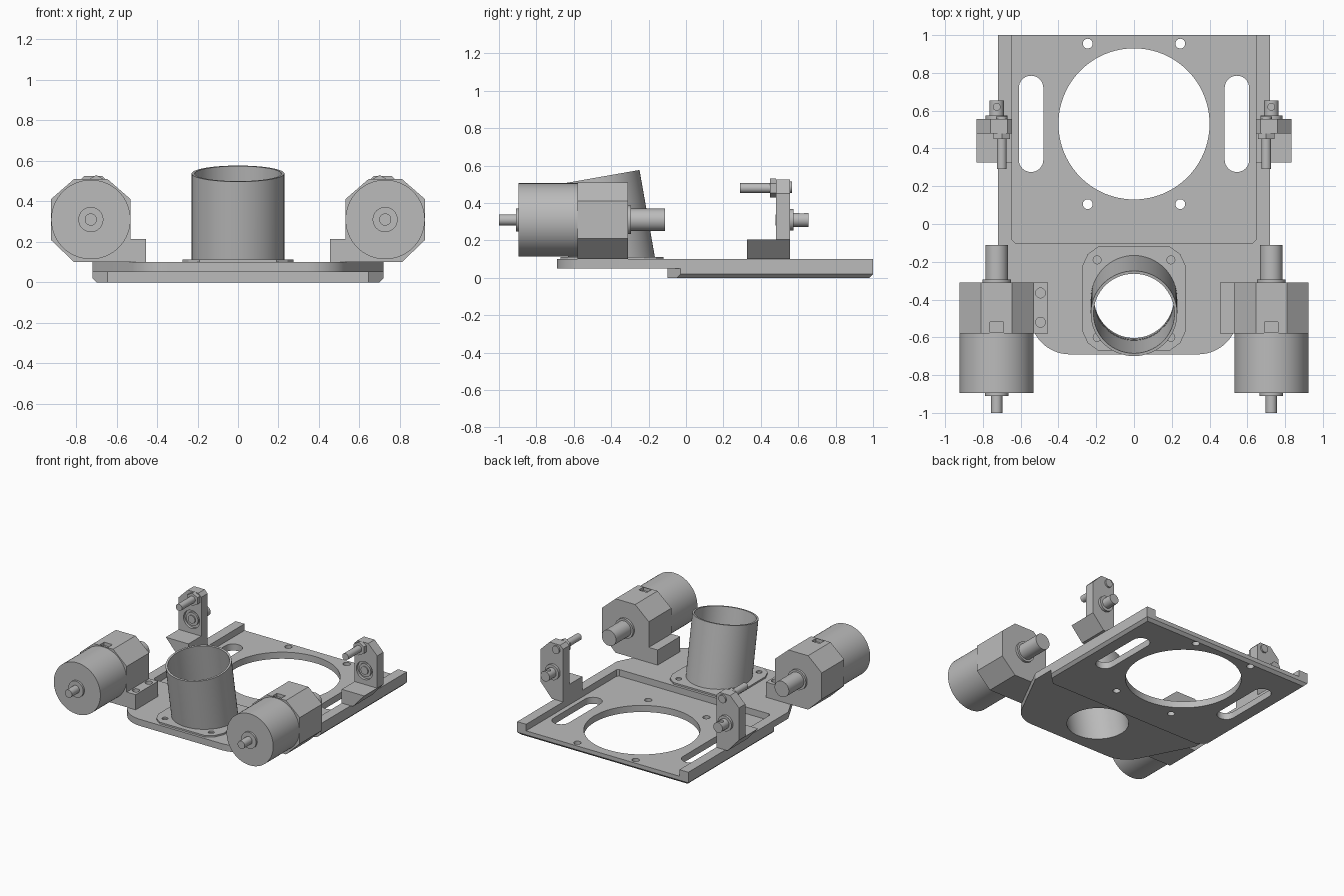
import bpy, bmesh, math
from mathutils import Vector, Matrix

if "Cube" in bpy.data.objects:
    bpy.data.objects.remove(bpy.data.objects["Cube"], do_unlink=True)

gray = bpy.data.materials.new("machined gray")
gray.use_nodes = True
COLOR = (0.5, 0.5, 0.5, 1)
gray.diffuse_color = COLOR
gray.node_tree.nodes["Principled BSDF"].inputs["Base Color"].default_value = COLOR
parts = []


def finish(name, bm):
    bmesh.ops.recalc_face_normals(bm, faces=bm.faces[:])
    mesh = bpy.data.meshes.new(name)
    bm.to_mesh(mesh)
    bm.free()
    mesh.materials.append(gray)
    obj = bpy.data.objects.new(name, mesh)
    bpy.context.collection.objects.link(obj)
    parts.append(obj)
    return obj


def prism(name, points, lo, hi, axis="z", side=1):
    """Extrude an outline along z (x, y points) or along y (x, z points)."""
    bm = bmesh.new()
    place = (lambda a, b: (a * side, b, lo)) if axis == "z" else (lambda a, b: (a * side, lo, b))
    face = bm.faces.new([bm.verts.new(place(a, b)) for a, b in points])
    ext = bmesh.ops.extrude_face_region(bm, geom=[face])
    move = Vector((0, 0, hi - lo)) if axis == "z" else Vector((0, hi - lo, 0))
    bmesh.ops.translate(bm, vec=move, verts=[g for g in ext["geom"] if isinstance(g, bmesh.types.BMVert)])
    return finish(name, bm)


def rod(name, start, end, radius, sides=32):
    start, end = Vector(start), Vector(end)
    axis = end - start
    bm = bmesh.new()
    matrix = Matrix.Translation((start + end) / 2) @ axis.to_track_quat("Z", "Y").to_matrix().to_4x4()
    bmesh.ops.create_cone(bm, cap_ends=True, segments=sides, radius1=radius,
                          radius2=radius, depth=axis.length, matrix=matrix)
    return finish(name, bm)


def rect(x0, x1, y0, y1):
    return [(x0, y0), (x1, y0), (x1, y1), (x0, y1)]


def cut(target, *cutters):
    for cutter in cutters:
        mod = target.modifiers.new("cut", "BOOLEAN")
        mod.operation, mod.solver, mod.object = "DIFFERENCE", "EXACT", cutter
        bpy.context.view_layer.objects.active = target
        bpy.ops.object.modifier_apply(modifier=mod.name)
        parts.remove(cutter)
        bpy.data.objects.remove(cutter, do_unlink=True)


def hole(x, y, radius, z0=-0.1, z1=0.3, sides=24):
    return rod("hole_cutter", (x, y, z0), (x, y, z1), radius, sides)


def slot(x, y0, y1, r):
    pts = []
    for cy, first in ((y1 - r, 0), (y0 + r, math.pi)):
        pts += [(x + r * math.cos(first + math.pi * i / 16), cy + r * math.sin(first + math.pi * i / 16))
                for i in range(17)]
    return prism("slot_cutter", pts, -0.1, 0.3)


def mirrored(half):
    return half + [(-x, y) for x, y in reversed(half)]


# Lower plate, with chamfered long bottom edges
lower = prism("lower_plate", mirrored([(0.645, -0.1), (0.72, -0.03), (0.72, 1)]), 0, 0.05)
bm = bmesh.new()
bm.from_mesh(lower.data)
edges = [e for e in bm.edges if all(abs(v.co.x) > 0.71 and v.co.z < 0.01 for v in e.verts)]
bmesh.ops.bevel(bm, geom=edges, offset=0.02, segments=1, affect="EDGES")
bm.to_mesh(lower.data)
bm.free()
cut(lower, hole(0, 0.53, 0.4, sides=96))
for s in (-1, 1):
    cut(lower, slot(s * 0.545, 0.275, 0.785, 0.065), hole(s * 0.245, 0.955, 0.026), hole(s * 0.245, 0.105, 0.026))

# Upper plate: rounded front tongue and two side rails
front = [(0.34 + 0.21 * math.sin(math.radians(a)), -0.48 - 0.21 * math.cos(math.radians(a)))
         for a in range(0, 61, 6)]
upper = prism("upper_plate", mirrored(
    front + [(0.72, -0.2), (0.72, 1), (0.645, 1), (0.645, -0.085), (0.63, -0.1)]), 0.05, 0.1)

# Tilted tube on its flange
tilt = math.radians(10)
lean = Vector((0, -math.sin(tilt), math.cos(tilt)))
top = Vector((0, -0.474, 0.537))


def bore(radius):
    return rod("bore_cutter", top - lean * 0.7, top + lean * 0.1, radius, 64)


flange = prism("tube_flange", mirrored([(0.19, -0.67), (0.245, -0.63), (0.275, -0.565),
                                        (0.275, -0.225), (0.245, -0.16), (0.19, -0.12)]), 0.1, 0.112)
for s in (-1, 1):
    cut(flange, hole(s * 0.195, -0.19, 0.021), hole(s * 0.195, -0.6, 0.021))
tube = rod("tube", top - lean * 0.55, top, 0.229, 64)
cut(tube, prism("trim_cutter", rect(-0.5, 0.5, -1, 0.5), -0.3, 0.06), bore(0.214))
cut(upper, bore(0.212))
cut(flange, bore(0.213))

AX, AZ = 0.727, 0.31    # shaft axis
for s, tag in ((1, "left"), (-1, "right")):
    def along(name, y0, y1, radius, sides=32, x=AX, z=AZ):
        return rod(f"{tag}_{name}", (s * x, y0, z), (s * x, y1, z), radius, sides)

    # Motor, faceted gearbox with mounting foot, shafts and collars
    along("motor_body", -0.895, -0.58, 0.196, 64)
    gearbox = prism(f"{tag}_gearbox", [
        (0.455, 0.1), (0.81, 0.1), (0.925, 0.21), (0.925, 0.41), (0.81, 0.51),
        (0.645, 0.51), (0.53, 0.41), (0.53, 0.215), (0.455, 0.215)], -0.58, -0.31, "y", s)
    cut(gearbox, prism("key_cutter", rect(AX - 0.035, AX + 0.035, -0.575, -0.52), 0.485, 0.6, "z", s))
    if s < 0:
        cut(gearbox, hole(-0.495, -0.365, 0.026), hole(-0.495, -0.52, 0.026))
    along("motor_front_collar", -0.91, -0.89, 0.062)
    along("motor_front_shaft", -1, -0.9, 0.03)
    along("motor_rear_collar", -0.32, -0.293, 0.076)
    along("motor_rear_shaft", -0.3, -0.112, 0.06)

    # Bearing bracket: foot and chamfered post
    prism(f"{tag}_bracket_foot", [(0.645, 0.1), (0.74, 0.1), (0.835, 0.205), (0.645, 0.205)],
          0.325, 0.48, "y", s)
    post = prism(f"{tag}_bracket_post", [
        (0.645, 0.1), (0.74, 0.1), (0.835, 0.205), (0.835, 0.45), (0.76, 0.525),
        (0.67, 0.525), (0.645, 0.5)], 0.48, 0.556, "y", s)
    cut(post, along("recess_cutter", 0.4, 0.5, 0.068))
    along("bearing", 0.486, 0.51, 0.05)
    along("bearing_shaft_end", 0.478, 0.52, 0.03)
    along("bracket_collar", 0.55, 0.575, 0.058)
    shaft = along("bracket_shaft", 0.55, 0.655, 0.038)
    cut(shaft, hole(s * AX, 0.62, 0.018, 0.3, 0.4))

    # Adjusting bolt with hex nut
    along("bolt", 0.29, 0.56, 0.026, 24, 0.7, 0.48)
    along("bolt_nut", 0.45, 0.48, 0.05, 6, 0.7, 0.48)
    along("bolt_end", 0.55, 0.568, 0.03, 24, 0.7, 0.485)

# Smooth round surfaces, keep edges sharp
bpy.ops.object.select_all(action="DESELECT")
for obj in parts:
    obj.select_set(True)
bpy.context.view_layer.objects.active = parts[0]
bpy.ops.object.shade_smooth_by_angle(angle=math.radians(20))
